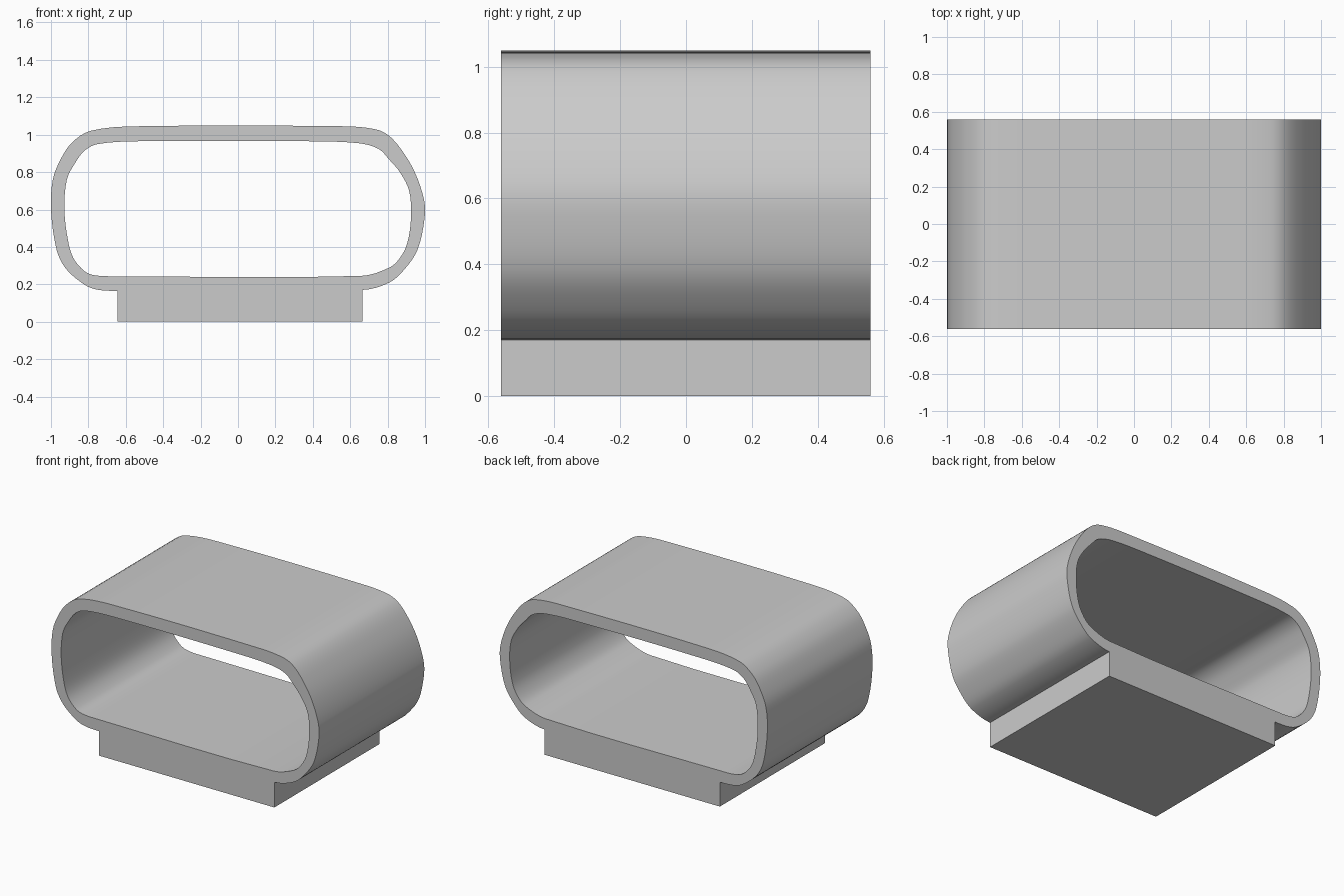
import bpy
import bmesh
import math
from mathutils import Vector

FRONT, BACK = -0.562, 0.56
STEPS = 4

if "Cube" in bpy.data.objects:
    bpy.data.objects.remove(bpy.data.objects["Cube"])

grey = bpy.data.materials.new("plain_grey")
grey.use_nodes = True
grey.diffuse_color = (0.6, 0.6, 0.6, 1)
grey.node_tree.nodes["Principled BSDF"].inputs["Base Color"].default_value = grey.diffuse_color


def smooth_loop(points):
    """Closed Hermite curve through the points, with long straights kept flat."""
    pts = [Vector(p) for p in points]
    n = len(pts)
    tangents = [(pts[(i + 1) % n] - pts[i - 1]).normalized() for i in range(n)]
    loop = []
    for i in range(n):
        j = (i + 1) % n
        a, b = pts[i], pts[j]
        length = (b - a).length
        for s in range(STEPS):
            t = s / STEPS
            blend = t * t * (3 - 2 * t)
            loop.append(a.lerp(b, blend)
                        + tangents[i] * length * t * (1 - t) ** 2
                        - tangents[j] * length * t * t * (1 - t))
    return loop


def finish(name, bm):
    bmesh.ops.recalc_face_normals(bm, faces=bm.faces)
    mesh = bpy.data.meshes.new(name)
    bm.to_mesh(mesh)
    bm.free()
    mesh.materials.append(grey)
    obj = bpy.data.objects.new(name, mesh)
    bpy.context.collection.objects.link(obj)
    return obj


def ring(bm, loop, y):
    return [bm.verts.new((p.x, y, p.y)) for p in loop]


# Wall outlines in x and z, clockwise from the upper left
outer = [(-.54, 1.045), (.57, 1.045), (.73, 1.03), (.8, 1), (.87, .925), (.945, .8),
         (.995, .65), (.997, .55), (.96, .385), (.89, .28), (.81, .21), (.665, .17),
         (-.645, .165), (-.77, .175), (-.845, .215), (-.925, .29), (-.97, .385),
         (-1, .6), (-.99, .76), (-.95, .865), (-.89, .955), (-.79, 1.02)]
inner = [(-.53, .965), (.37, .965), (.64, .955), (.75, .925), (.81, .865), (.865, .8),
         (.915, .7), (.925, .56), (.905, .42), (.865, .34), (.81, .29), (.66, .245),
         (-.645, .243), (-.765, .248), (-.82, .27), (-.88, .34), (-.91, .44),
         (-.928, .6), (-.915, .76), (-.87, .85), (-.82, .915), (-.75, .95)]

# Hollow rounded tube, open at the front and back
bm = bmesh.new()
outside, inside = smooth_loop(outer), smooth_loop(inner)
rings = [ring(bm, outside, FRONT), ring(bm, outside, BACK),
         ring(bm, inside, BACK), ring(bm, inside, FRONT)]
count = len(outside)
for k, first in enumerate(rings):
    second = rings[(k + 1) % len(rings)]
    for i in range(count):
        j = (i + 1) % count
        bm.faces.new((first[i], first[j], second[j], second[i]))
tube = finish("rounded_tube", bm)
bpy.ops.object.select_all(action="DESELECT")
tube.select_set(True)
bpy.context.view_layer.objects.active = tube
bpy.ops.object.shade_smooth_by_angle(angle=math.radians(35))

# Solid rectangular base, meeting the underside of the tube
bm = bmesh.new()
right, left = outer[11], outer[12]
profile = [Vector(p) for p in (left, right, (right[0], 0), (left[0], 0))]
front, back = ring(bm, profile, FRONT), ring(bm, profile, BACK)
bm.faces.new(front)
bm.faces.new(back)
for i in range(len(profile)):
    j = (i + 1) % len(profile)
    bm.faces.new((front[i], front[j], back[j], back[i]))
finish("base_block", bm)
